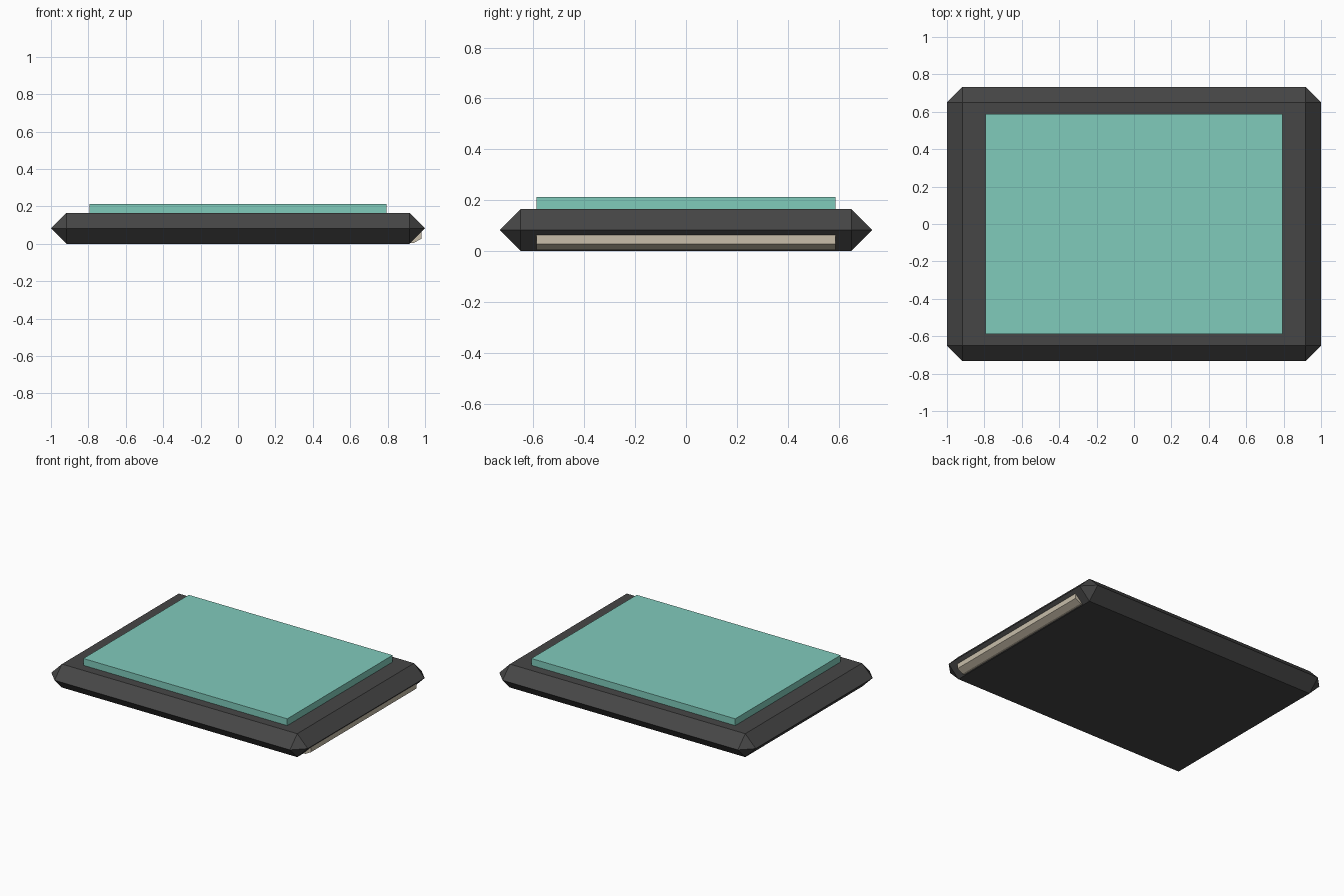
import bpy, bmesh

if "Cube" in bpy.data.objects:
    bpy.data.objects.remove(bpy.data.objects["Cube"])


def material(name, color):
    m = bpy.data.materials.new(name)
    m.diffuse_color = (*color, 1)
    m.use_nodes = True
    m.node_tree.nodes["Principled BSDF"].inputs["Base Color"].default_value = m.diffuse_color
    return m


def box(name, x, y, z0, z1, mat, bevel=0):
    """Box with half sizes x, y between heights z0 and z1, optionally chamfered."""
    bm = bmesh.new()
    bmesh.ops.create_cube(bm, size=2)
    for v in bm.verts:
        v.co = (v.co.x * x, v.co.y * y, z1 if v.co.z > 0 else z0)
    if bevel:
        bmesh.ops.bevel(bm, geom=bm.edges[:], offset=bevel, segments=1,
                        affect='EDGES', profile=0.5)
        bmesh.ops.remove_doubles(bm, verts=bm.verts[:], dist=0.003)
    return finish(name, bm, mat)


def extrude_y(name, profile, y, mat):
    """Extrude an (x, z) profile from -y to y."""
    bm = bmesh.new()
    face = bm.faces.new([bm.verts.new((px, -y, pz)) for px, pz in profile])
    ret = bmesh.ops.extrude_face_region(bm, geom=[face])
    moved = [g for g in ret["geom"] if isinstance(g, bmesh.types.BMVert)]
    bmesh.ops.translate(bm, verts=moved, vec=(0, 2 * y, 0))
    return finish(name, bm, mat)


def finish(name, bm, mat):
    bmesh.ops.recalc_face_normals(bm, faces=bm.faces[:])
    me = bpy.data.meshes.new(name)
    bm.to_mesh(me)
    bm.free()
    me.materials.append(mat)
    ob = bpy.data.objects.new(name, me)
    bpy.context.collection.objects.link(ob)
    return ob


dark = material("dark grey casing", (0.062, 0.062, 0.062))
teal = material("teal screen", (0.216, 0.597, 0.50))
tan = material("light tan", (0.578, 0.515, 0.402))

# Casing: slab chamfered by half its thickness
box("casing", 1.0, 0.733, 0.0, 0.165, dark, bevel=0.0822)

# Raised screen panel
box("screen", 0.795, 0.587, 0.15, 0.213, teal)

# Strip tucked under the right-hand chamfer
extrude_y("side_strip", [(0.98, 0.065), (0.98, 0.027), (0.938, 0.004),
                         (0.90, 0.004), (0.90, 0.065)], 0.587, tan)
